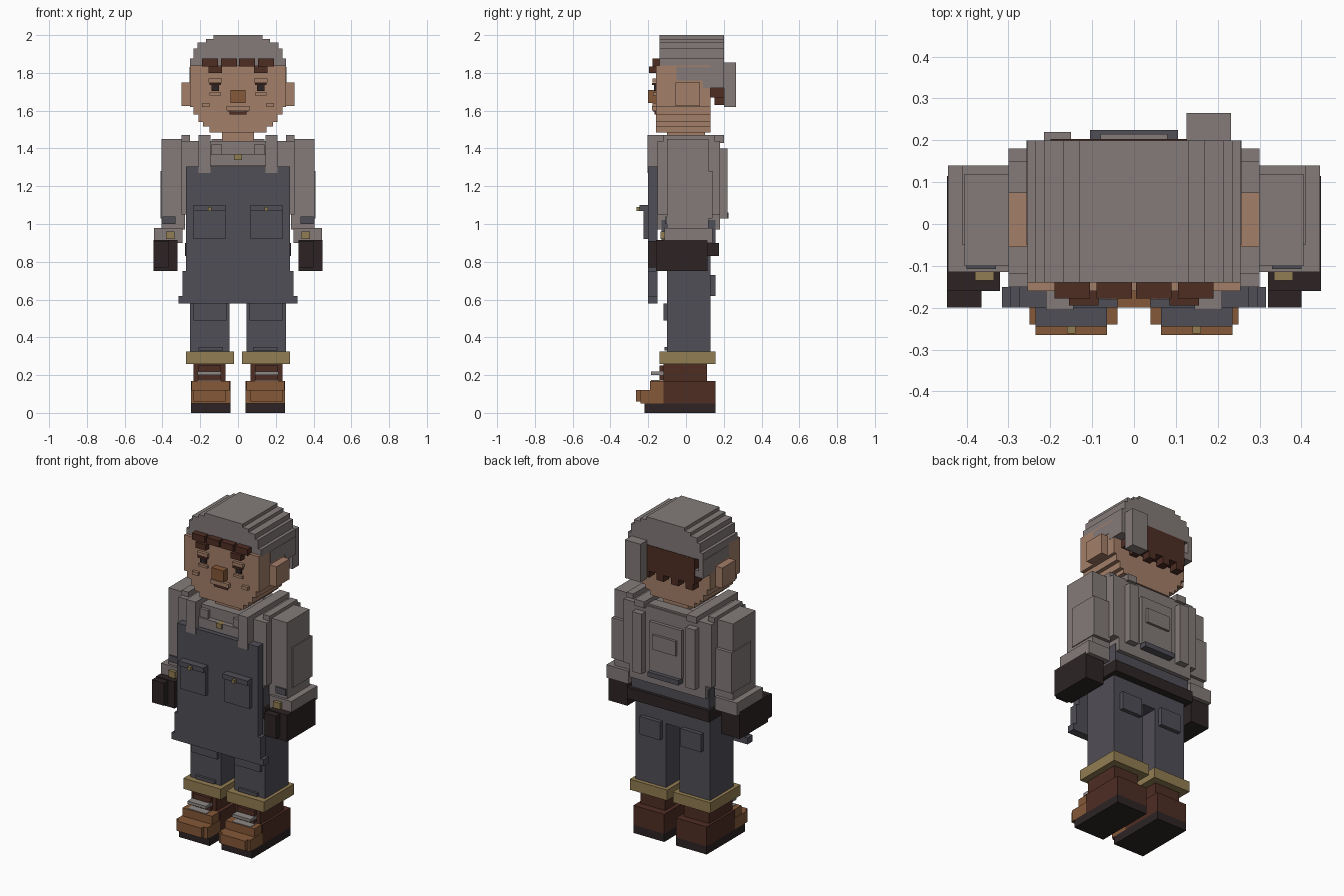
import bpy
import bmesh

default_cube = bpy.data.objects.get("Cube")
if default_cube:
    bpy.data.objects.remove(default_cube, do_unlink=True)


def to_linear(channel):
    value = channel / 255
    return value / 12.92 if value < 0.04 else ((value + 0.055) / 1.055) ** 2.4


def make_material(name, red, green, blue):
    material = bpy.data.materials.new(name)
    material.use_nodes = True
    colour = (to_linear(red), to_linear(green), to_linear(blue), 1)
    material.diffuse_color = colour
    material.node_tree.nodes["Principled BSDF"].inputs["Base Color"].default_value = colour
    return material


skin = make_material("warm skin", 164, 126, 104)
grey = make_material("wool grey", 131, 123, 121)
slate = make_material("slate cloth", 80, 78, 86)
black = make_material("dark leather", 45, 36, 36)
brown = make_material("dark brown", 78, 45, 36)
tan = make_material("tan canvas", 145, 125, 82)
orange = make_material("tan leather", 132, 88, 56)
steel = make_material("lace grey", 140, 136, 134)


def add_box(mesh, x, y, z):
    """Add one axis-aligned block spanning the given ranges."""
    corners = bmesh.ops.create_cube(mesh, size=1)["verts"]
    for corner in corners:
        for axis, (low, high) in enumerate((x, y, z)):
            corner.co[axis] = high if corner.co[axis] > 0 else low


def finish(mesh, name, material):
    data = bpy.data.meshes.new(name)
    mesh.to_mesh(data)
    mesh.free()
    data.materials.append(material)
    part = bpy.data.objects.new(name, data)
    bpy.context.collection.objects.link(part)
    return part


def box(name, material, x, y, z):
    mesh = bmesh.new()
    add_box(mesh, x, y, z)
    return finish(mesh, name, material)


def pair(name, material, x, y, z):
    """The same block on both sides of the body."""
    box("left_" + name, material, x, y, z)
    box("right_" + name, material, (-x[1], -x[0]), y, z)


def middle(name, material, half_width, y, z):
    return box(name, material, (-half_width, half_width), y, z)


def stepped(name, material, y, levels, start):
    """Stack of centred slabs; each level is (half width, top height)."""
    mesh = bmesh.new()
    bottom = start
    for half_width, top in levels:
        add_box(mesh, (-half_width, half_width), y, (bottom, top))
        bottom = top
    return finish(mesh, name, material)


# Boots
pair("boot_sole", black, x=(.04, .25), y=(-.22, .155), z=(0, .05))
pair("boot_heel", brown, x=(.04, .25), y=(-.12, .155), z=(.05, .17))
pair("boot_shaft", brown, x=(.065, .235), y=(-.12, .11), z=(.17, .27))
pair("boot_toe", orange, x=(.04, .25), y=(-.24, -.12), z=(.05, .12))
pair("boot_instep", orange, x=(.045, .245), y=(-.19, -.12), z=(.12, .17))
pair("boot_toe_cap", orange, x=(.065, .235), y=(-.265, -.24), z=(.06, .12))
for row, height in enumerate((.155, .2)):
    pair(f"boot_lace_{row}", steel, x=(.09, .215), y=(-.185, -.12), z=(height, height + .018))
pair("boot_tongue", brown, x=(.09, .21), y=(-.14, -.12), z=(.17, .25))

# Trousers
pair("trouser_cuff", tan, x=(.02, .275), y=(-.14, .155), z=(.26, .325))
pair("trouser_leg", slate, x=(.045, .255), y=(-.1, .13), z=(.325, .8))
pair("knee_patch", slate, x=(.06, .235), y=(-.12, -.1), z=(.49, .58))
pair("shin_fold", slate, x=(.08, .21), y=(-.115, -.1), z=(.33, .35))
pair("back_pocket", slate, x=(.07, .21), y=(.13, .155), z=(.62, .73))
middle("trouser_seat", slate, .255, y=(-.1, .13), z=(.72, .85))
middle("belt", black, .28, y=(-.13, .175), z=(.83, .9))
middle("waistband", slate, .265, y=(-.13, .155), z=(.9, 1.02))

# Shirt
stepped("shirt", grey, y=(-.15, .18), levels=((.26, 1.05), (.3, 1.44)), start=.97)
middle("collar", grey, .2, y=(-.18, .15), z=(1.31, 1.37))
pair("collar_side", grey, x=(.085, .14), y=(-.17, .13), z=(1.37, 1.42))
middle("collar_back", grey, .14, y=(.1, .17), z=(1.37, 1.45))
middle("collar_button", tan, .02, y=(-.188, -.15), z=(1.34, 1.37))
pair("shoulder_ridge", grey, x=(.255, .3), y=(-.12, .15), z=(1.44, 1.47))

# Sleeves and gloves
pair("sleeve", grey, x=(.28, .405), y=(-.1, .12), z=(.97, 1.45))
pair("sleeve_elbow", grey, x=(.29, .41), y=(-.05, .14), z=(1.03, 1.28))
pair("sleeve_patch", slate, x=(.33, .4), y=(-.108, -.1), z=(1.0, 1.04))
pair("sleeve_cuff", grey, x=(.295, .445), y=(-.115, .14), z=(.9, .98))
pair("cuff_button", tan, x=(.335, .38), y=(-.135, -.11), z=(.92, .96))
pair("glove", black, x=(.32, .447), y=(-.16, .115), z=(.75, .915))
box("left_thumb", black, x=(.32, .4), y=(-.2, -.16), z=(.77, .91))
box("right_thumb", black, x=(-.447, -.365), y=(-.2, -.16), z=(.77, .91))

# Apron with pockets and straps
stepped("apron", slate, y=(-.2, -.15),
        levels=((.315, .62), (.295, .75), (.275, 1.305)), start=.58)
pair("apron_pocket", slate, x=(.065, .235), y=(-.225, -.2), z=(.92, 1.1))
pair("apron_pocket_flap", slate, x=(.065, .235), y=(-.245, -.225), z=(1.07, 1.1))
pair("pocket_button", tan, x=(.14, .16), y=(-.262, -.225), z=(1.07, 1.09))
pair("strap_front", grey, x=(.145, .21), y=(-.205, -.15), z=(1.27, 1.47))
pair("strap_top", grey, x=(.145, .21), y=(-.15, .2), z=(1.43, 1.47))
pair("strap_back", grey, x=(.15, .215), y=(.18, .22), z=(1.03, 1.4))
middle("back_panel", grey, .11, y=(.18, .2), z=(1.06, 1.36))
middle("back_panel_flap", grey, .08, y=(.2, .215), z=(1.2, 1.29))
middle("back_panel_trim", slate, .105, y=(.18, .225), z=(1.03, 1.06))

# Head
middle("neck", skin, .085, y=(-.1, .1), z=(1.36, 1.52))
stepped("head", skin, y=(-.16, .13),
        levels=((.15, 1.515), (.185, 1.54), (.21, 1.58), (.235, 1.62), (.255, 1.84)),
        start=1.485)
pair("ear", skin, x=(.255, .3), y=(-.055, .075), z=(1.625, 1.75))
middle("nose", orange, .04, y=(-.2, -.16), z=(1.64, 1.71))
middle("mouth", brown, .045, y=(-.168, -.16), z=(1.58, 1.595))
pair("mouth_corner", brown, x=(.04, .055), y=(-.175, -.16), z=(1.595, 1.61))
middle("lower_lip", skin, .06, y=(-.18, -.16), z=(1.6, 1.625))
pair("cheek", skin, x=(.15, .19), y=(-.178, -.16), z=(1.62, 1.64))
pair("eye", black, x=(.1, .14), y=(-.169, -.16), z=(1.705, 1.74))
pair("eyelash", brown, x=(.09, .15), y=(-.18, -.16), z=(1.735, 1.747))
pair("eyelid", skin, x=(.085, .155), y=(-.178, -.16), z=(1.75, 1.77))
pair("lower_eyelid", skin, x=(.09, .15), y=(-.175, -.16), z=(1.68, 1.695))

# Fringe and back hair
pair("fringe_inner", brown, x=(.005, .09), y=(-.178, -.14), z=(1.835, 1.875))
pair("fringe_outer", brown, x=(.105, .19), y=(-.178, -.14), z=(1.835, 1.875))
pair("eyebrow", brown, x=(.085, .155), y=(-.195, -.155), z=(1.8, 1.835))
middle("back_hair", brown, .2, y=(.13, .203), z=(1.67, 1.83))
for lock in range(4):
    left = -.19 + lock * .1
    box(f"hair_lock_{lock}", brown, x=(left, left + .05), y=(.15, .203), z=(1.63, 1.67))

# Knitted cap
stepped("cap", grey, y=(-.14, .2),
        levels=((.255, 1.875), (.235, 1.93), (.215, 1.96), (.17, 1.98), (.13, 2)), start=1.83)
pair("cap_side", grey, x=(.225, .257), y=(-.05, .2), z=(1.76, 1.83))
pair("cap_back_side", grey, x=(.2, .257), y=(.09, .2), z=(1.72, 1.76))
box("cap_tail", grey, x=(.125, .232), y=(.2, .265), z=(1.62, 1.855))
